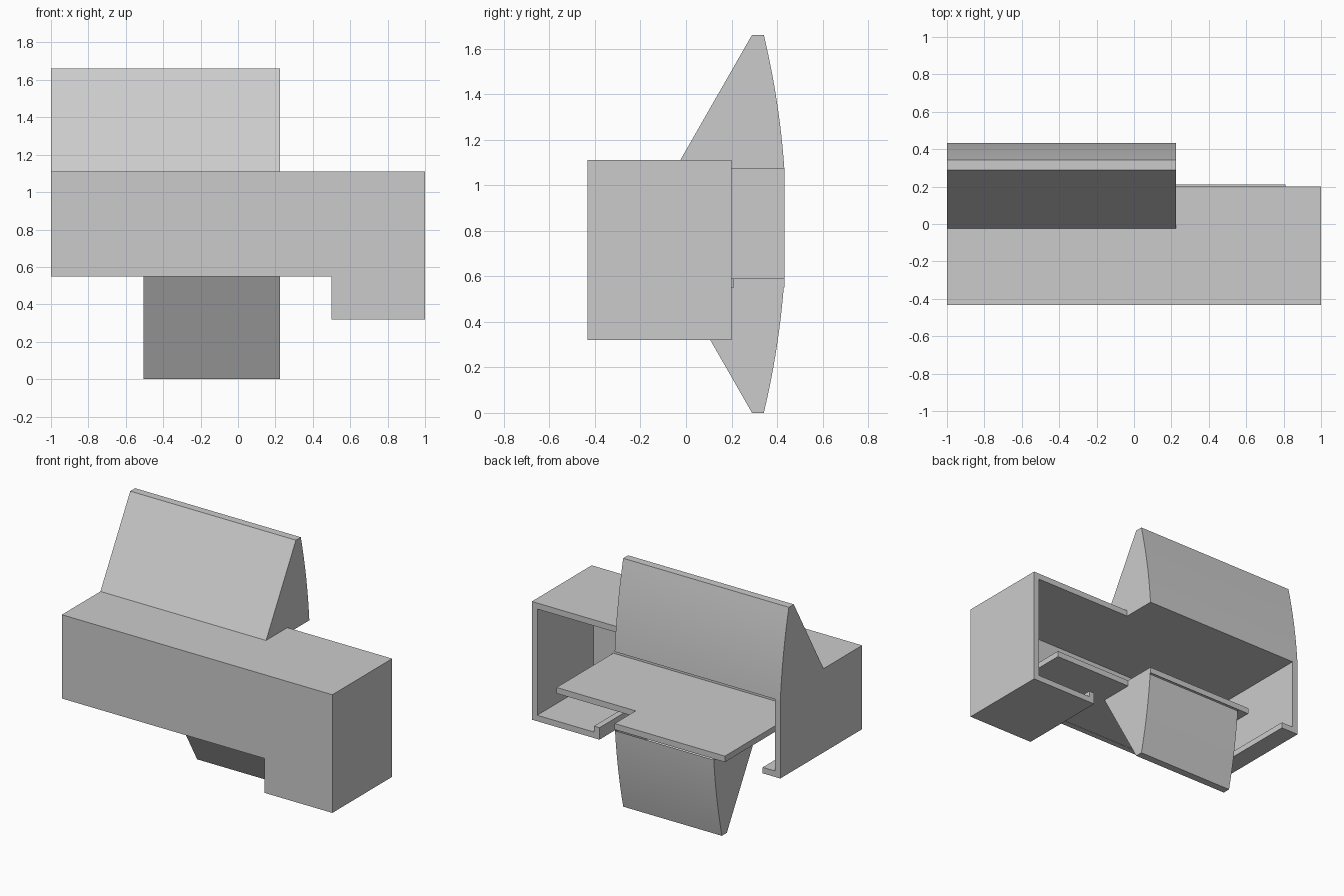
import bpy, bmesh, math
from mathutils import Vector

cube = bpy.data.objects.get("Cube")
if cube:
    bpy.data.objects.remove(cube, do_unlink=True)

grey = bpy.data.materials.new("plain grey")
grey.use_nodes = True
COLOUR = (0.6, 0.6, 0.6, 1)
grey.diffuse_color = COLOUR
grey.node_tree.nodes["Principled BSDF"].inputs["Base Color"].default_value = COLOUR

T = 0.04                        # wall thickness
FRONT, BACK, RIM = -0.432, 0.2, 0.432
FLOOR, LOW, TOP, PEAK = 0.55, 0.32, 1.11, 1.66


def prism(name, profile, axis, start, end):
    """Extrude a 2D profile along x (profile is y, z) or y (profile is x, z)."""
    place = (lambda p, d: (d, p[0], p[1])) if axis == "x" else (lambda p, d: (p[0], d, p[1]))
    bm = bmesh.new()
    face = bm.faces.new([bm.verts.new(place(p, start)) for p in profile])
    moved = bmesh.ops.extrude_face_region(bm, geom=[face])["geom"]
    shift = Vector(place((0, 0), end - start))
    bmesh.ops.translate(bm, vec=shift, verts=[v for v in moved if isinstance(v, bmesh.types.BMVert)])
    bmesh.ops.recalc_face_normals(bm, faces=bm.faces)
    mesh = bpy.data.meshes.new(name)
    bm.to_mesh(mesh)
    bm.free()
    mesh.materials.append(grey)
    obj = bpy.data.objects.new(name, mesh)
    bpy.context.collection.objects.link(obj)
    return obj


def fuse(base, *parts):
    """Union the parts into the base, tidy flat faces and smooth the curves."""
    bpy.ops.object.select_all(action="DESELECT")
    bpy.context.view_layer.objects.active = base
    base.select_set(True)
    for part in parts:
        mod = base.modifiers.new("union", "BOOLEAN")
        mod.operation, mod.solver, mod.object = "UNION", "EXACT", part
        bpy.ops.object.modifier_apply(modifier=mod.name)
        bpy.data.objects.remove(part, do_unlink=True)
    bm = bmesh.new()
    bm.from_mesh(base.data)
    bmesh.ops.remove_doubles(bm, verts=bm.verts, dist=0.0005)
    bmesh.ops.dissolve_limit(bm, angle_limit=math.radians(0.2), verts=bm.verts, edges=bm.edges)
    bm.to_mesh(base.data)
    bm.free()
    bpy.ops.object.shade_smooth_by_angle(angle=math.radians(10))


def wedge(name, x0, x1, flip=False):
    """Sloped front, narrow crest and gently bowed back."""
    mid, steps = PEAK / 2, 12
    half = TOP - T - mid
    pts = [(-0.025, TOP - T), (-0.025, TOP), (0.29, PEAK)]
    for i in range(steps + 1):
        d = mid + (half - mid) * i / steps
        pts.append((RIM - (d * d - half * half) / 7, mid + d))
    if flip:
        pts = [(y, PEAK - z) for y, z in pts]
    return prism(name, pts, "x", x0, x1)


# Hollow housing: wrap-around section, front panel and extended end wall
section = [(-1, FLOOR), (-1, TOP), (1, TOP), (1, LOW), (0.5, LOW), (0.5, LOW + 2 * T),
           (0.5 + T, LOW + 2 * T), (0.5 + T, LOW + T), (1 - T, LOW + T), (1 - T, TOP - T),
           (T - 1, TOP - T), (T - 1, FLOOR + T), (-0.87, FLOOR + T), (-0.87, FLOOR)]
housing = prism("housing", section, "y", FRONT, BACK)
panel = prism("front_panel", [(-1, FLOOR), (-1, TOP), (1, TOP), (1, LOW), (0.5, LOW), (0.5, FLOOR)],
              "y", FRONT, FRONT + T)
end_wall = prism("end_wall", [(-1, FLOOR), (-1, TOP - T), (T - 1, TOP - T), (T - 1, FLOOR + T),
                              (-0.87, FLOOR + T), (-0.87, FLOOR)], "y", BACK - 0.1, RIM)
fuse(housing, panel, end_wall, wedge("upper_wedge", -1, 0.225))

# Sliding shelf with its hanging wedge
def slab(name, x0, x1, y0, y1):
    low, high = FLOOR, FLOOR + T
    return prism(name, [(x0, low), (x0, high), (x1, high), (x1, low)], "y", y0, y1)


slider = slab("slider", -0.59, 0.81, FRONT + T + 0.002, 0.21)
tongue = slab("slider_tongue", -0.59, 0.225, 0.1, RIM)
fuse(slider, tongue, wedge("lower_wedge", -0.505, 0.225, flip=True))
